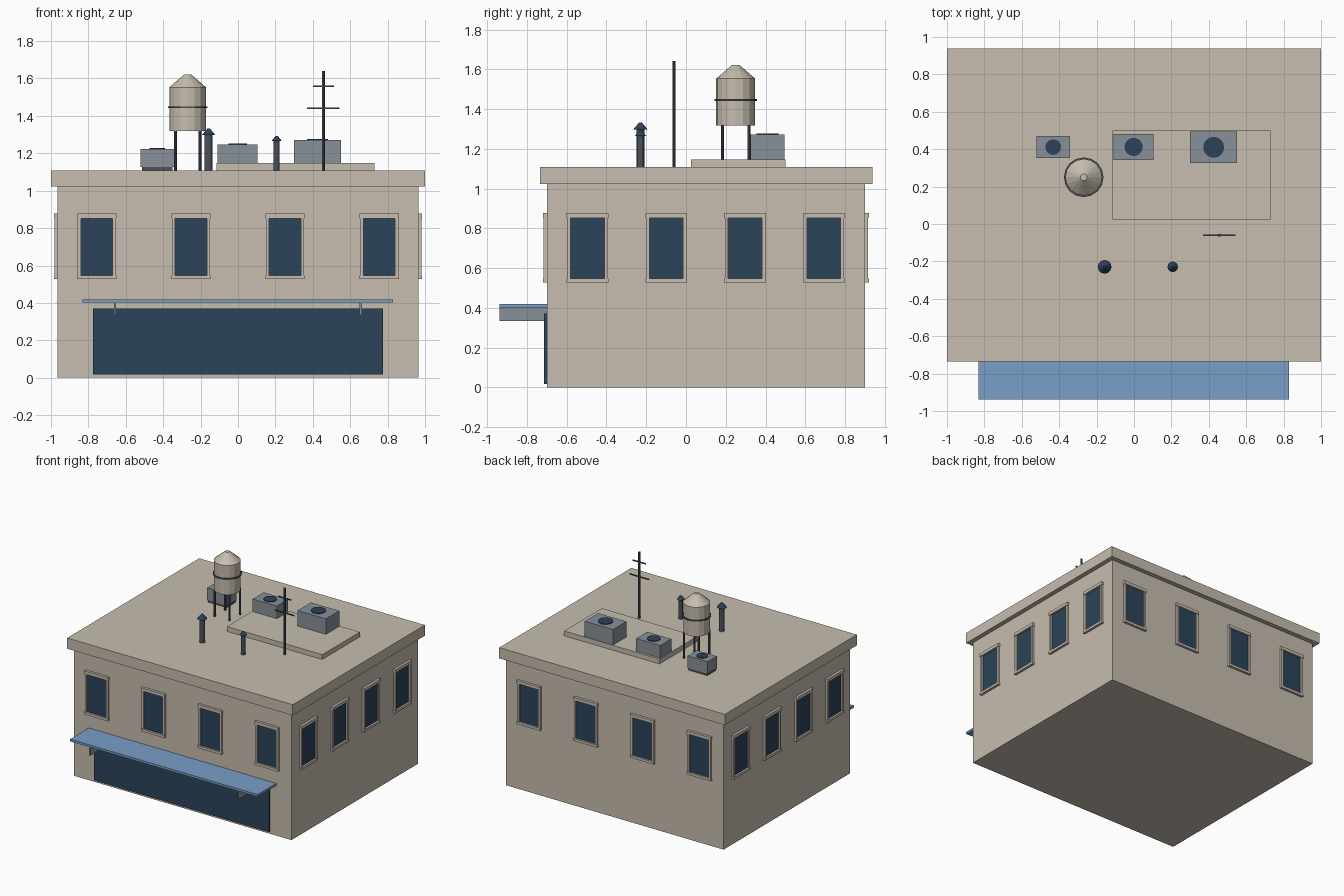
import bpy
import bmesh
import math
from mathutils import Matrix, Vector

if "Cube" in bpy.data.objects:
    bpy.data.objects.remove(bpy.data.objects["Cube"])


def material(name, rgb):
    m = bpy.data.materials.new(name)
    m.diffuse_color = (*rgb, 1)
    m.use_nodes = True
    m.node_tree.nodes["Principled BSDF"].inputs["Base Color"].default_value = m.diffuse_color
    return m


STONE = material("warm stone", (0.57, 0.51, 0.43))
GLASS = material("dark blue glass", (0.024, 0.056, 0.10))
GREY = material("unit grey", (0.25, 0.28, 0.32))
BLUE = material("awning blue", (0.19, 0.345, 0.58))
DARK = material("dark metal", (0.075, 0.083, 0.105))


def finish(bm, name, mat):
    bmesh.ops.recalc_face_normals(bm, faces=bm.faces)
    me = bpy.data.meshes.new(name)
    bm.to_mesh(me)
    bm.free()
    ob = bpy.data.objects.new(name, me)
    bpy.context.collection.objects.link(ob)
    me.materials.append(mat)
    return ob


def add_box(bm, x0, x1, y0, y1, z0, z1, frame=Matrix()):
    size = Matrix.Diagonal((x1 - x0, y1 - y0, z1 - z0, 1))
    mid = Matrix.Translation(((x0 + x1) / 2, (y0 + y1) / 2, (z0 + z1) / 2))
    bmesh.ops.create_cube(bm, size=1, matrix=frame @ mid @ size)


def box(name, mat, *dims):
    bm = bmesh.new()
    add_box(bm, *dims)
    return finish(bm, name, mat)


def lathe(name, mat, x, y, z0, z1, r0, r1=None, sides=16):
    """Upright cylinder or cone between two heights."""
    bm = bmesh.new()
    bmesh.ops.create_cone(bm, cap_ends=True, segments=sides, radius1=r0,
                          radius2=r0 if r1 is None else r1, depth=z1 - z0,
                          matrix=Matrix.Translation((x, y, (z0 + z1) / 2)))
    return finish(bm, name, mat)


ROOF = 1.108
XW, YF, YB = 0.964, -0.70, 0.90

# Main block and roof slab
box("building_body", STONE, -XW, XW, YF, YB, 0, 1.03)
box("roof_cornice", STONE, -1, 1, -0.735, 0.937, 1.022, ROOF)
box("roof_plinth", STONE, -0.115, 0.73, 0.024, 0.50, ROOF - 0.01, 1.147)


# Windows: local x along the wall, local -y outwards
def window(name, pos, angle):
    frame = Matrix.Translation(Vector(pos)) @ Matrix.Rotation(angle, 4, 'Z')
    bm = bmesh.new()
    add_box(bm, -0.105, 0.105, -0.02, 0.005, 0.852, 0.877, frame)
    add_box(bm, -0.105, 0.105, -0.02, 0.005, 0.527, 0.547, frame)
    for s in (-1, 1):
        a, b = sorted((s * 0.085, s * 0.102))
        add_box(bm, a, b, -0.016, 0.005, 0.547, 0.852, frame)
    finish(bm, name + "_frame", STONE)
    bm = bmesh.new()
    add_box(bm, -0.085, 0.085, -0.005, 0.002, 0.547, 0.852, frame)
    finish(bm, name + "_glass", GLASS)


for i in range(4):
    x = -0.755 + i * 0.5033
    y = -0.495 + i * 0.396
    window(f"front_window_{i}", (x, YF, 0), 0)
    window(f"back_window_{i}", (x, YB, 0), math.pi)
    window(f"right_window_{i}", (XW, y, 0), math.pi / 2)
    window(f"left_window_{i}", (-XW, y, 0), -math.pi / 2)

# Shop front, awning and brackets
box("shop_window", GLASS, -0.776, 0.774, -0.713, YF + 0.005, 0.018, 0.371)
box("awning", BLUE, -0.832, 0.83, -0.937, YF + 0.005, 0.401, 0.419)
for n, x in (("left", -0.658), ("right", 0.656)):
    box(f"awning_bracket_{n}", GREY, x - 0.006, x + 0.006, -0.937, YF + 0.005, 0.335, 0.401)

# Rooftop air units: centre x, y, width, depth, top, fan radius
units = [(-0.432, 0.411, 0.178, 0.118, 1.226, 0.042),
         (-0.002, 0.412, 0.214, 0.140, 1.250, 0.049),
         (0.426, 0.410, 0.252, 0.170, 1.274, 0.056)]
for i, (x, y, w, d, top, r) in enumerate(units):
    w, d = w / 2, d / 2
    box(f"air_unit_{i}", GREY, x - w, x + w, y - d, y + d, 1.126, top - 0.003)
    box(f"air_unit_base_{i}", DARK, x - w * 0.92, x + w * 0.92,
        y - d * 0.92, y + d * 0.92, ROOF - 0.005, 1.126)
    lathe(f"air_unit_fan_{i}", GLASS, x, y, top - 0.006, top + 0.002, r)

# Water tank on four legs
TX, TY = -0.269, 0.25
lathe("tank_body", STONE, TX, TY, 1.318, 1.553, 0.098)
lathe("tank_roof", STONE, TX, TY, 1.553, 1.622, 0.098, 0.018)
lathe("tank_band", DARK, TX, TY, 1.441, 1.451, 0.106)
for i, (sx, sy) in enumerate([(-1, -1), (1, -1), (1, 1), (-1, 1)]):
    lathe(f"tank_leg_{i}", DARK, TX + sx * 0.066, TY + sy * 0.066,
          ROOF - 0.005, 1.32, 0.008, sides=8)

# Vent pipes with conical caps
for i, (x, r, z0, z1) in enumerate([(-0.157, 0.021, 1.297, 1.333), (0.207, 0.016, 1.265, 1.292)]):
    lathe(f"vent_pipe_{i}", DARK, x, -0.229, ROOF - 0.005, z0, r, sides=12)
    lathe(f"vent_cap_{i}", GLASS, x, -0.229, z0, z1, r * 1.75, 0.006, sides=12)

# Aerial mast and cross bars
AX, AY = 0.456, -0.06
lathe("aerial_mast", DARK, AX, AY, ROOF - 0.005, 1.641, 0.008, sides=8)
for n, z, h in (("upper", 1.559, 0.056), ("lower", 1.441, 0.086)):
    box(f"aerial_bar_{n}", DARK, AX - h, AX + h, AY - 0.004, AY + 0.004, z - 0.004, z + 0.004)
